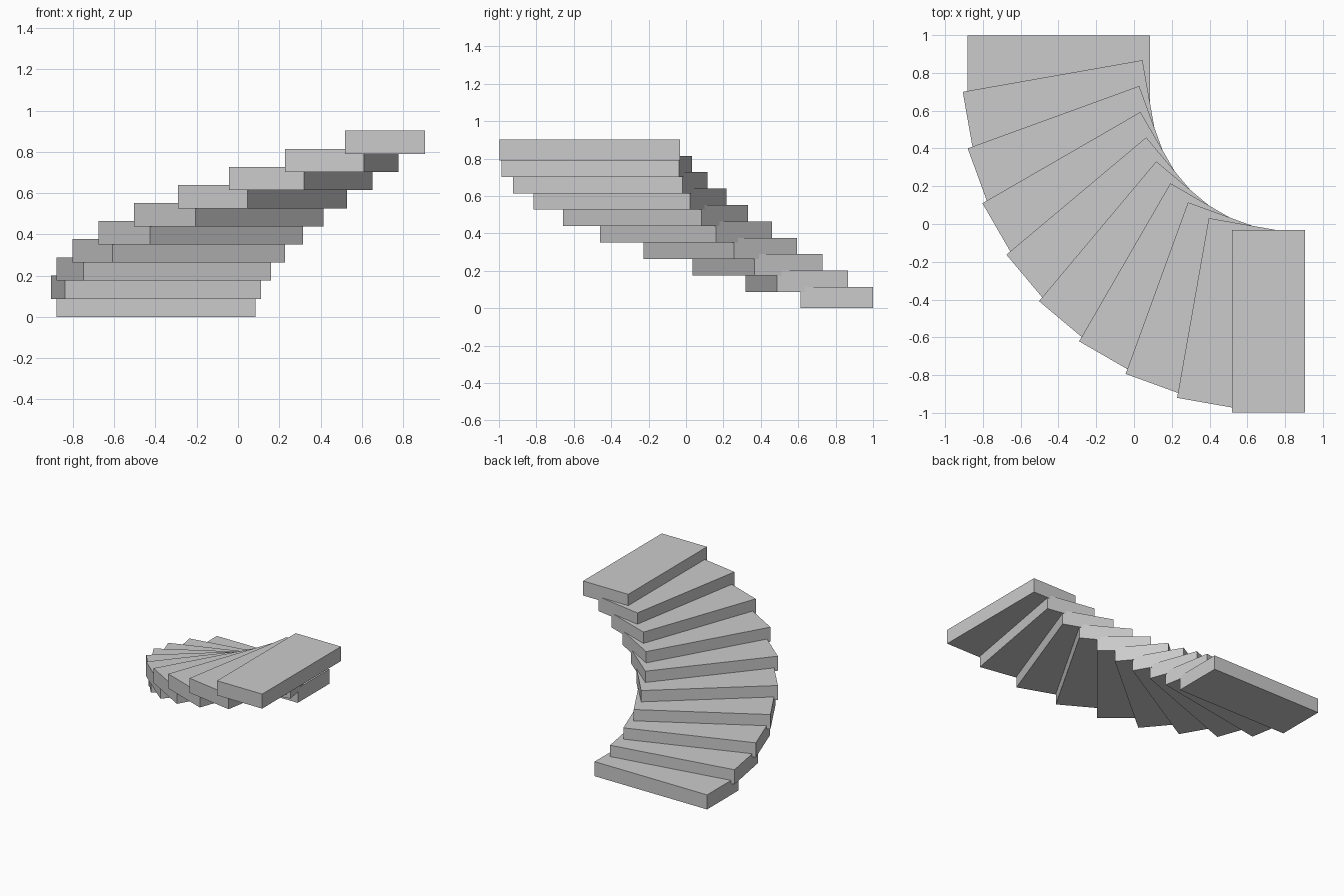
import bpy
from math import radians
from mathutils import Matrix, Vector

if "Cube" in bpy.data.objects:
    bpy.data.objects.remove(bpy.data.objects["Cube"])

STEPS = 10
TURN = radians(90 / (STEPS - 1))
RISE = 0.0877
SIZE = Vector((0.966, 0.388, 0.113))
PIVOT = Vector((0.8175, 0.70, 0))          # axis the flight winds around
FIRST = Vector((-0.3975, 0.805, SIZE.z / 2))


def add_step(i):
    """One slab tread, turned about the pivot and raised."""
    bpy.ops.mesh.primitive_cube_add(size=1)
    step = bpy.context.object
    step.name = f"stair_step_{i + 1:02d}"
    step.matrix_world = (
        Matrix.Translation(PIVOT + Vector((0, 0, i * RISE)))
        @ Matrix.Rotation(i * TURN, 4, 'Z')
        @ Matrix.Translation(FIRST - PIVOT)
        @ Matrix.Diagonal((*SIZE, 1))
    )


# Quarter-turn flight of overlapping treads
for i in range(STEPS):
    add_step(i)
